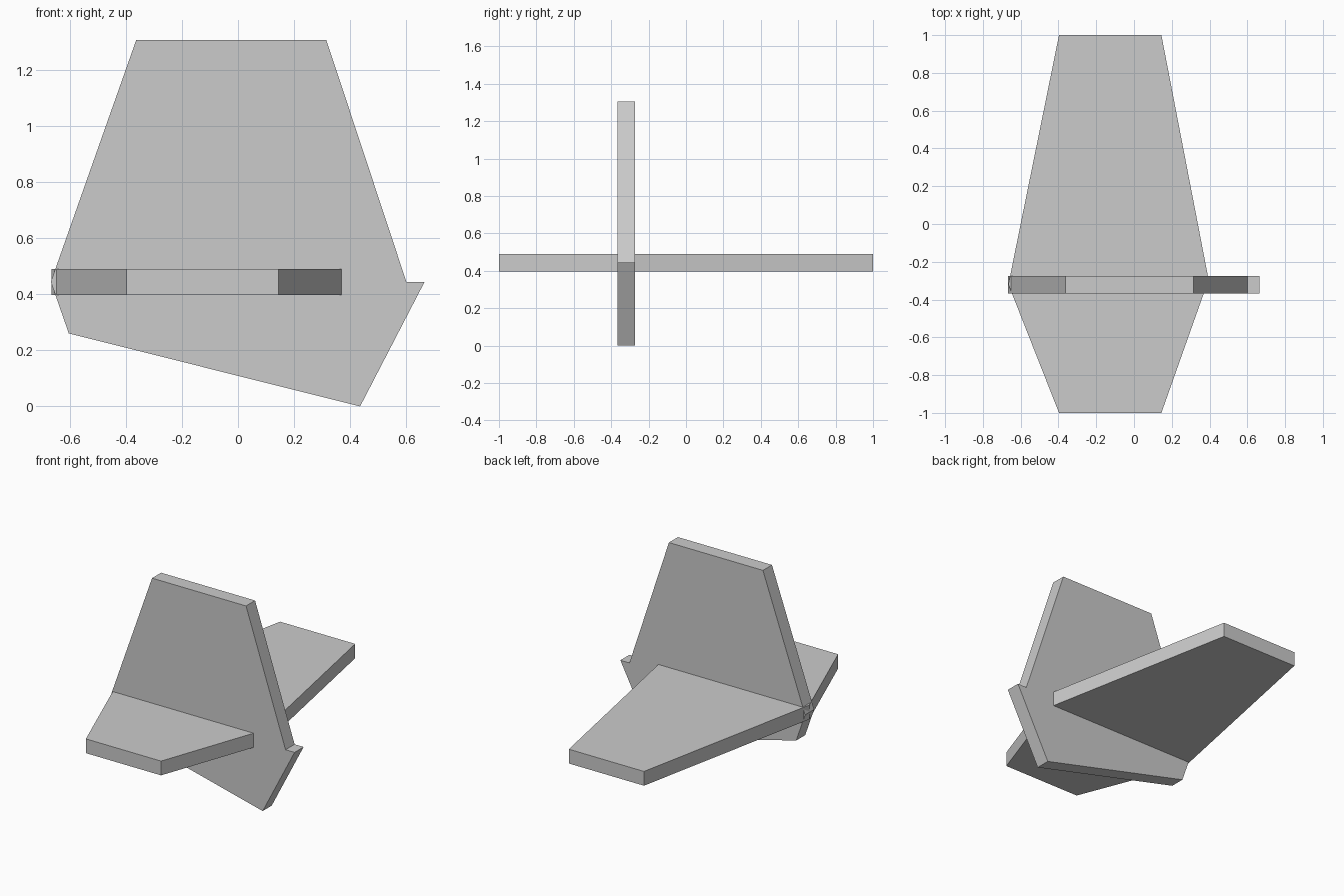
import bpy
import bmesh
from mathutils import Vector

# Remove the default cube
cube = bpy.data.objects.get("Cube")
if cube:
    bpy.data.objects.remove(cube, do_unlink=True)

# Single grey material
grey = bpy.data.materials.new("light_grey")
grey.use_nodes = True
grey.diffuse_color = (0.6, 0.6, 0.6, 1)
grey.node_tree.nodes["Principled BSDF"].inputs["Base Color"].default_value = (0.6, 0.6, 0.6, 1)


def plate(name, points, thickness):
    """Extrude a closed outline into a flat plate."""
    bm = bmesh.new()
    face = bm.faces.new([bm.verts.new(p) for p in points])
    result = bmesh.ops.extrude_face_region(bm, geom=[face])
    moved = [g for g in result["geom"] if isinstance(g, bmesh.types.BMVert)]
    bmesh.ops.translate(bm, verts=moved, vec=Vector(thickness))
    bmesh.ops.recalc_face_normals(bm, faces=bm.faces)
    mesh = bpy.data.meshes.new(name)
    bm.to_mesh(mesh)
    bm.free()
    mesh.materials.append(grey)
    obj = bpy.data.objects.new(name, mesh)
    bpy.context.collection.objects.link(obj)
    return obj


thick = 0.093

# Upright plate: tapered top, notched edge and slanted lower edge
upright = [(-0.363, 1.305), (0.315, 1.305), (0.60, 0.444), (0.665, 0.444),
           (0.435, 0.0), (-0.603, 0.26), (-0.667, 0.444)]
plate("upright_plate", [(x, -0.367, z) for x, z in upright], (0, thick, 0))

# Level plate: long taper to the back, short taper to the front
level = [(-0.397, 1.0), (0.145, 1.0), (0.395, -0.295),
         (0.145, -1.0), (-0.397, -1.0), (-0.665, -0.32)]
plate("level_plate", [(x, y, 0.397) for x, y in level], (0, 0, thick))
